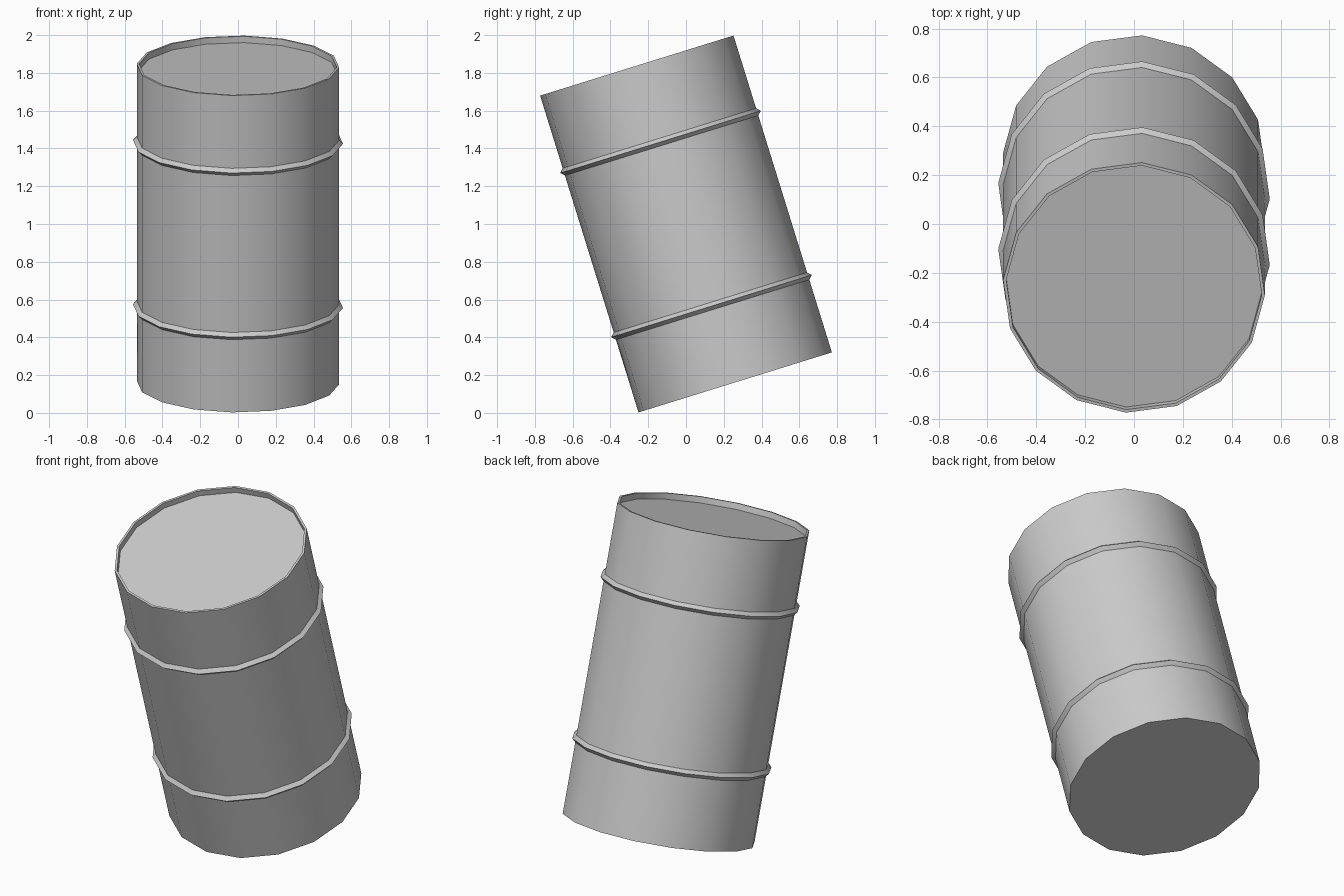
import bpy, bmesh
from math import cos, sin, tau, radians
from mathutils import Matrix

if "Cube" in bpy.data.objects:
    bpy.data.objects.remove(bpy.data.objects["Cube"])

SIDES = 16
R = 0.537          # drum radius
H = 0.878          # half height
PHASE = radians(-3.5)
TILT = Matrix.Translation((0, 0, 1)) @ Matrix.Rotation(radians(17.25), 4, 'X')


def lathe(name, profile, caps=False):
    """Turn an (r, z) profile, listed bottom to top, around z, then lean it."""
    bm = bmesh.new()
    loops = [[bm.verts.new((r * cos(PHASE + tau * i / SIDES),
                            r * sin(PHASE + tau * i / SIDES), z))
              for i in range(SIDES)] for r, z in profile]
    for a, b in zip(loops, loops[1:]):
        for i in range(SIDES):
            j = (i + 1) % SIDES
            bm.faces.new((a[i], a[j], b[j], b[i]))
    if caps:
        bm.faces.new(loops[0][::-1])
        bm.faces.new(loops[-1])
    bm.transform(TILT)
    mesh = bpy.data.meshes.new(name)
    bm.to_mesh(mesh)
    bm.free()
    obj = bpy.data.objects.new(name, mesh)
    bpy.context.collection.objects.link(obj)
    bpy.ops.object.select_all(action='DESELECT')
    obj.select_set(True)
    bpy.context.view_layer.objects.active = obj
    bpy.ops.object.shade_smooth_by_angle(angle=radians(30))
    return obj


# Drum: flat bottom, straight wall, thin rim and recessed lid
lathe("drum_body", [(R, -H), (R, H), (R - 0.013, H), (R - 0.013, H - 0.035)], caps=True)

# Two raised V-shaped hoops around the wall
for name, z in (("lower_hoop", -0.455), ("upper_hoop", 0.455)):
    lathe(name, [(R, z - 0.02), (R + 0.02, z), (R, z + 0.02)])
